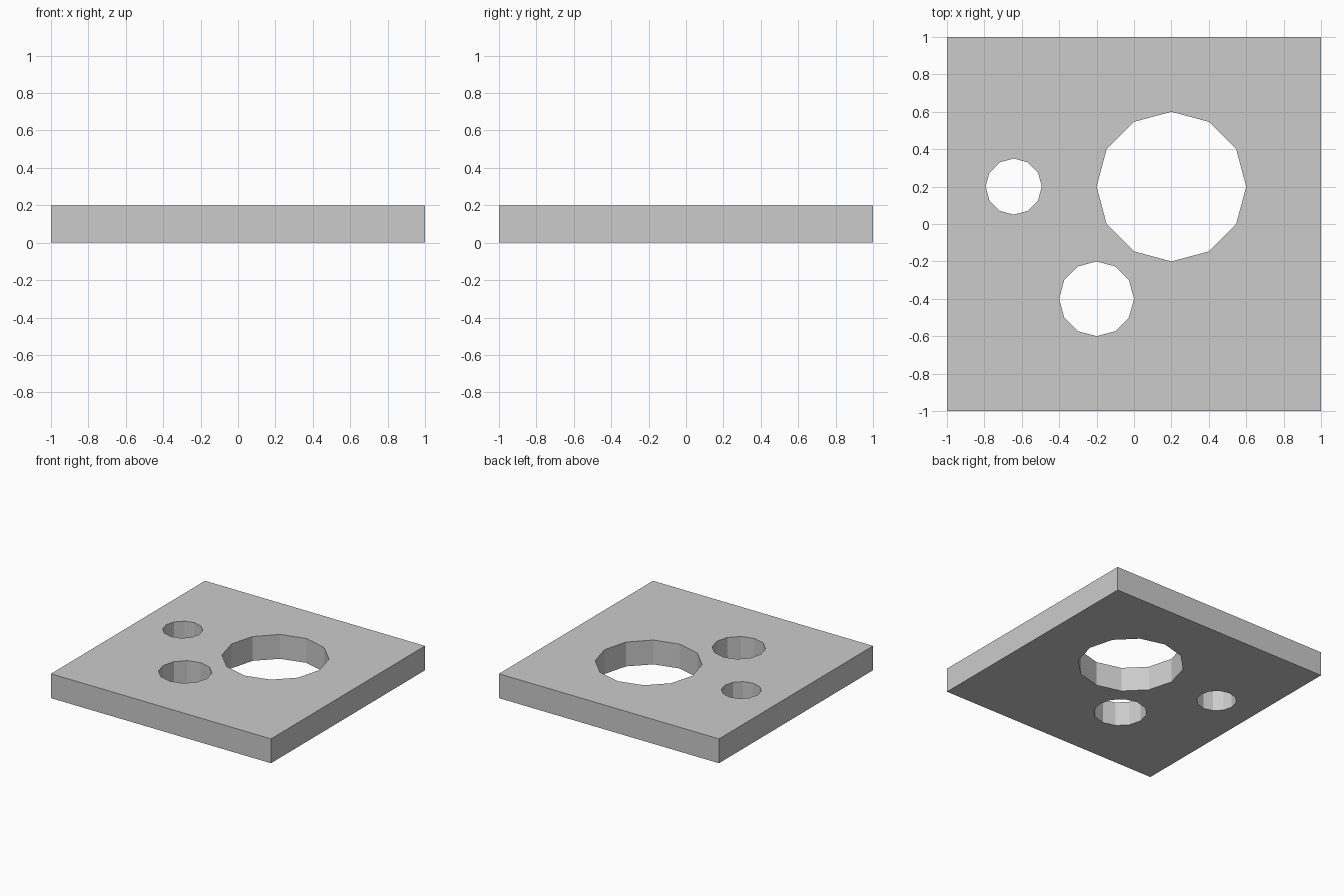
import bpy

if "Cube" in bpy.data.objects:
    bpy.data.objects.remove(bpy.data.objects["Cube"])

# Square base plate
bpy.ops.mesh.primitive_cube_add(size=1, location=(0, 0, 0.1))
plate = bpy.context.object
plate.name = "plate"
plate.scale = (2, 2, 0.2)
bpy.ops.object.transform_apply(location=True, rotation=False, scale=True)

# Twelve-sided through holes: name, x, y, radius
HOLES = [
    ("large_hole", 0.2, 0.2, 0.4),
    ("medium_hole", -0.2, -0.4, 0.2),
    ("small_hole", -0.643, 0.2, 0.15),
]
for name, x, y, radius in HOLES:
    bpy.ops.mesh.primitive_cylinder_add(
        vertices=12, radius=radius, depth=0.6, location=(x, y, 0.1))
    cutter = bpy.context.object
    cutter.name = name + "_cutter"
    cutter.hide_render = True
    cutter.display_type = 'WIRE'

    cut = plate.modifiers.new(name, 'BOOLEAN')
    cut.operation = 'DIFFERENCE'
    cut.solver = 'EXACT'
    cut.object = cutter
